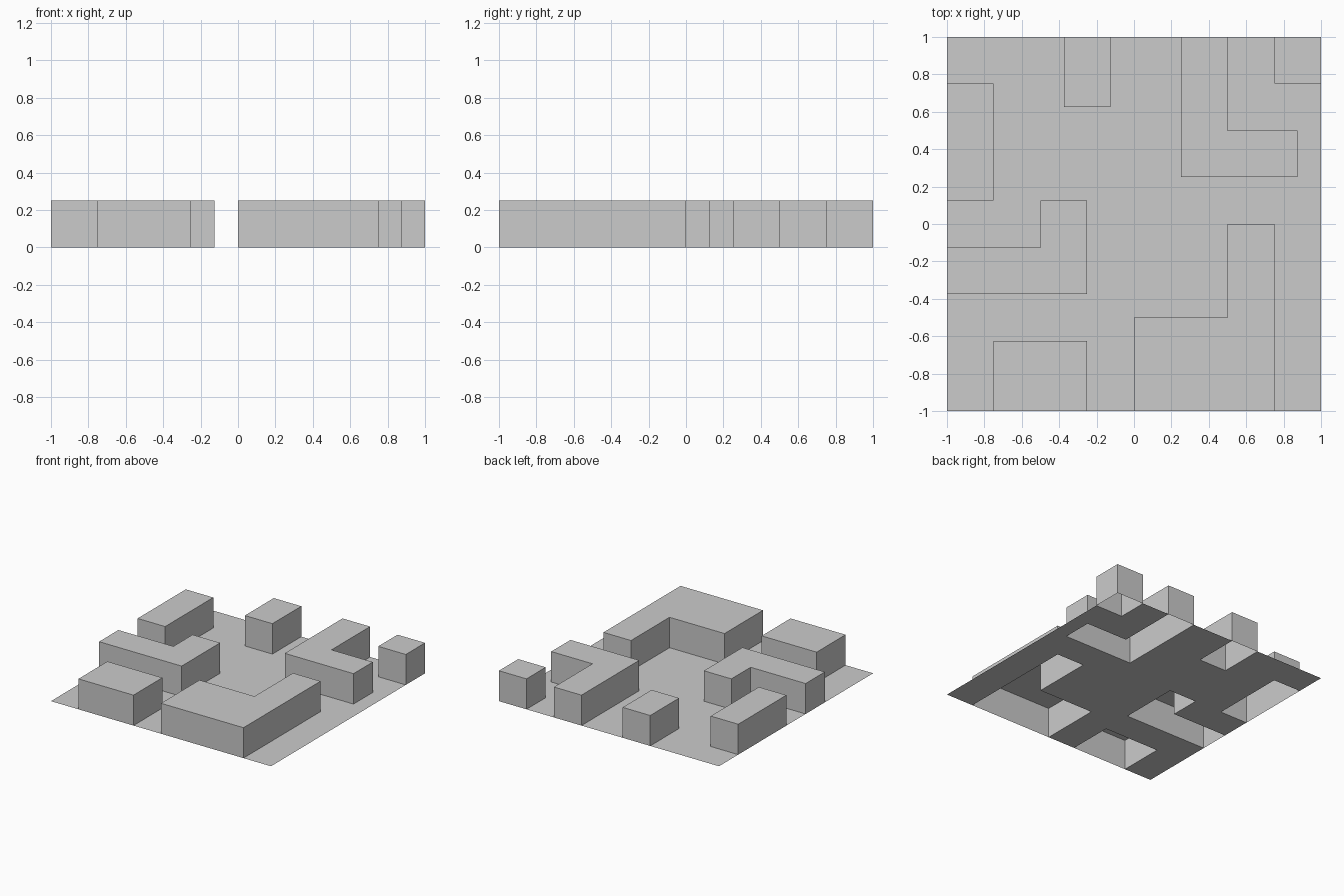
import bpy, bmesh

if "Cube" in bpy.data.objects:
    bpy.data.objects.remove(bpy.data.objects["Cube"])

HEIGHT = 0.25
CELL = 0.125

grey = bpy.data.materials.new("light grey")
grey.diffuse_color = (0.6, 0.6, 0.6, 1)
grey.use_nodes = True
grey.node_tree.nodes["Principled BSDF"].inputs["Base Color"].default_value = grey.diffuse_color

# Rectangles (x0, y0, x1, y1) making up each block's footprint, with its outline (counter-clockwise)
def rect(x0, y0, x1, y1):
    return [(x0, y0), (x1, y0), (x1, y1), (x0, y1)]

blocks = {
    "front_left_block": rect(-0.75, -1, -0.25, -0.625),
    "left_block": rect(-1, 0.125, -0.75, 0.75),
    "back_block": rect(-0.375, 0.625, -0.125, 1),
    "corner_block": rect(0.75, 0.75, 1, 1),
    "left_l_block": [(-1, -0.375), (-0.25, -0.375), (-0.25, 0.125),
                     (-0.5, 0.125), (-0.5, -0.125), (-1, -0.125)],
    "front_l_block": [(0, -1), (0.75, -1), (0.75, 0), (0.5, 0), (0.5, -0.5), (0, -0.5)],
    "back_l_block": [(0.25, 0.25), (0.875, 0.25), (0.875, 0.5),
                     (0.5, 0.5), (0.5, 1), (0.25, 1)],
}


def add_object(name, bm):
    mesh = bpy.data.meshes.new(name)
    bm.to_mesh(mesh)
    bm.free()
    mesh.materials.append(grey)
    bpy.context.collection.objects.link(bpy.data.objects.new(name, mesh))


def inside(x, y, outline):
    hit = False
    for (ax, ay), (bx, by) in zip(outline, outline[1:] + outline[:1]):
        if (ay > y) != (by > y) and x < ax + (y - ay) * (bx - ax) / (by - ay):
            hit = not hit
    return hit


# Blocks: walls and roof, open underneath
for name, outline in blocks.items():
    bm = bmesh.new()
    low = [bm.verts.new((x, y, 0)) for x, y in outline]
    top = [bm.verts.new((x, y, HEIGHT)) for x, y in outline]
    bm.faces.new(top)
    n = len(outline)
    for i in range(n):
        j = (i + 1) % n
        bm.faces.new((low[i], low[j], top[j], top[i]))
    add_object(name, bm)

# Ground sheet, with openings below the blocks
bm = bmesh.new()
bmesh.ops.create_grid(bm, x_segments=16, y_segments=16, size=1)
covered = []
for f in bm.faces:
    c = f.calc_center_median()
    if any(inside(c.x, c.y, o) for o in blocks.values()):
        covered.append(f)
bmesh.ops.delete(bm, geom=covered, context='FACES')
add_object("ground_sheet", bm)
